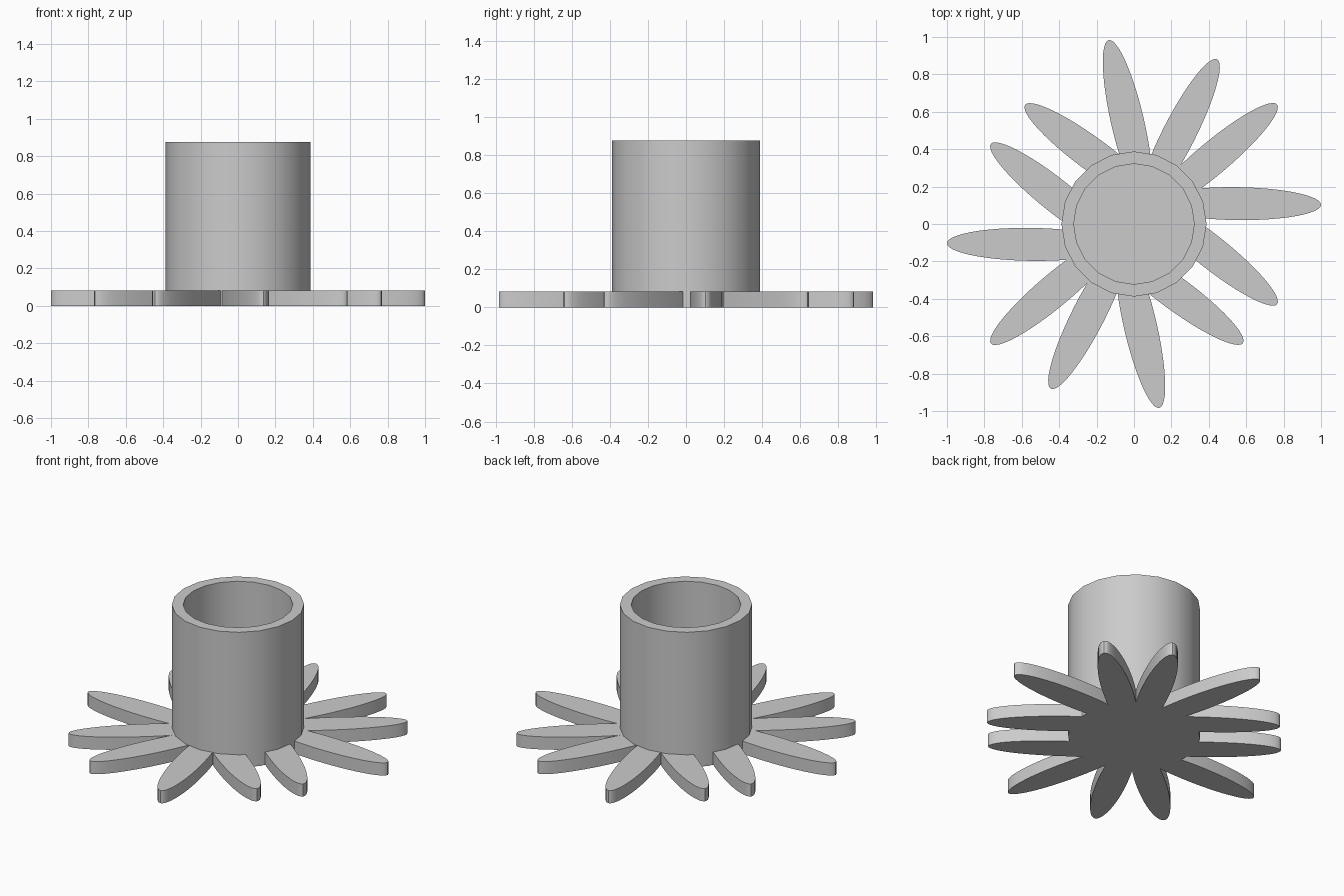
import bpy, bmesh
from math import cos, sin, pi, radians

cube = bpy.data.objects.get("Cube")
if cube:
    bpy.data.objects.remove(cube)

grey = bpy.data.materials.new("plain grey")
grey.use_nodes = True
GREY = (0.6, 0.6, 0.6, 1)
grey.diffuse_color = GREY
grey.node_tree.nodes["Principled BSDF"].inputs["Base Color"].default_value = GREY

BASE_H, CUP_H = 0.082, 0.875
OUTER_R, INNER_R, SIDES = 0.388, 0.322, 20
PETAL_LEN, PETAL_WID = 0.45, 0.088


def finish(name, bm):
    """Turn a bmesh into a smooth-sided object with sharp rims."""
    bmesh.ops.recalc_face_normals(bm, faces=bm.faces)
    mesh = bpy.data.meshes.new(name)
    bm.to_mesh(mesh)
    bm.free()
    mesh.materials.append(grey)
    ob = bpy.data.objects.new(name, mesh)
    bpy.context.collection.objects.link(ob)
    bpy.ops.object.select_all(action='DESELECT')
    ob.select_set(True)
    bpy.context.view_layer.objects.active = ob
    bpy.ops.object.shade_smooth_by_angle(angle=radians(30))


def ring(bm, r, z):
    return [bm.verts.new((r * cos(a), r * sin(a), z))
            for a in (2 * pi * i / SIDES - pi / 2 for i in range(SIDES))]


# Cup: outer wall, rim, inner wall and floor
bm = bmesh.new()
profile = [(OUTER_R, 0), (OUTER_R, CUP_H), (INNER_R, CUP_H), (INNER_R, BASE_H)]
rings = [ring(bm, r, z) for r, z in profile]
bm.faces.new(rings[0])
bm.faces.new(rings[-1])
for lo, hi in zip(rings, rings[1:]):
    for i in range(SIDES):
        j = (i + 1) % SIDES
        bm.faces.new((lo[i], lo[j], hi[j], hi[i]))
finish("cup", bm)


# Petals: extruded ellipses, each repeated on the opposite side
def petal(name, cx, cy, angle, steps=48):
    bm = bmesh.new()
    c, s = cos(radians(angle)), sin(radians(angle))
    verts = []
    for i in range(steps):
        t = 2 * pi * i / steps
        u, v = PETAL_LEN * cos(t), PETAL_WID * sin(t)
        verts.append(bm.verts.new((cx + u * c - v * s, cy + u * s + v * c, 0)))
    face = bm.faces.new(verts)
    top = bmesh.ops.extrude_face_region(bm, geom=[face], use_keep_orig=True)["geom"]
    bmesh.ops.translate(bm, vec=(0, 0, BASE_H),
                        verts=[g for g in top if isinstance(g, bmesh.types.BMVert)])
    finish(name, bm)


PETALS = [(0.55, 0.109, -0.8), (0.42, 0.35, 40), (0.24, 0.48, 63),
          (-0.034, 0.545, 103), (-0.22, 0.37, 143.6), (-0.413, 0.148, 141.5)]
for n, (x, y, ang) in enumerate(PETALS, 1):
    petal(f"petal_{n}", x, y, ang)
    petal(f"petal_{n}_opposite", -x, -y, ang + 180)
